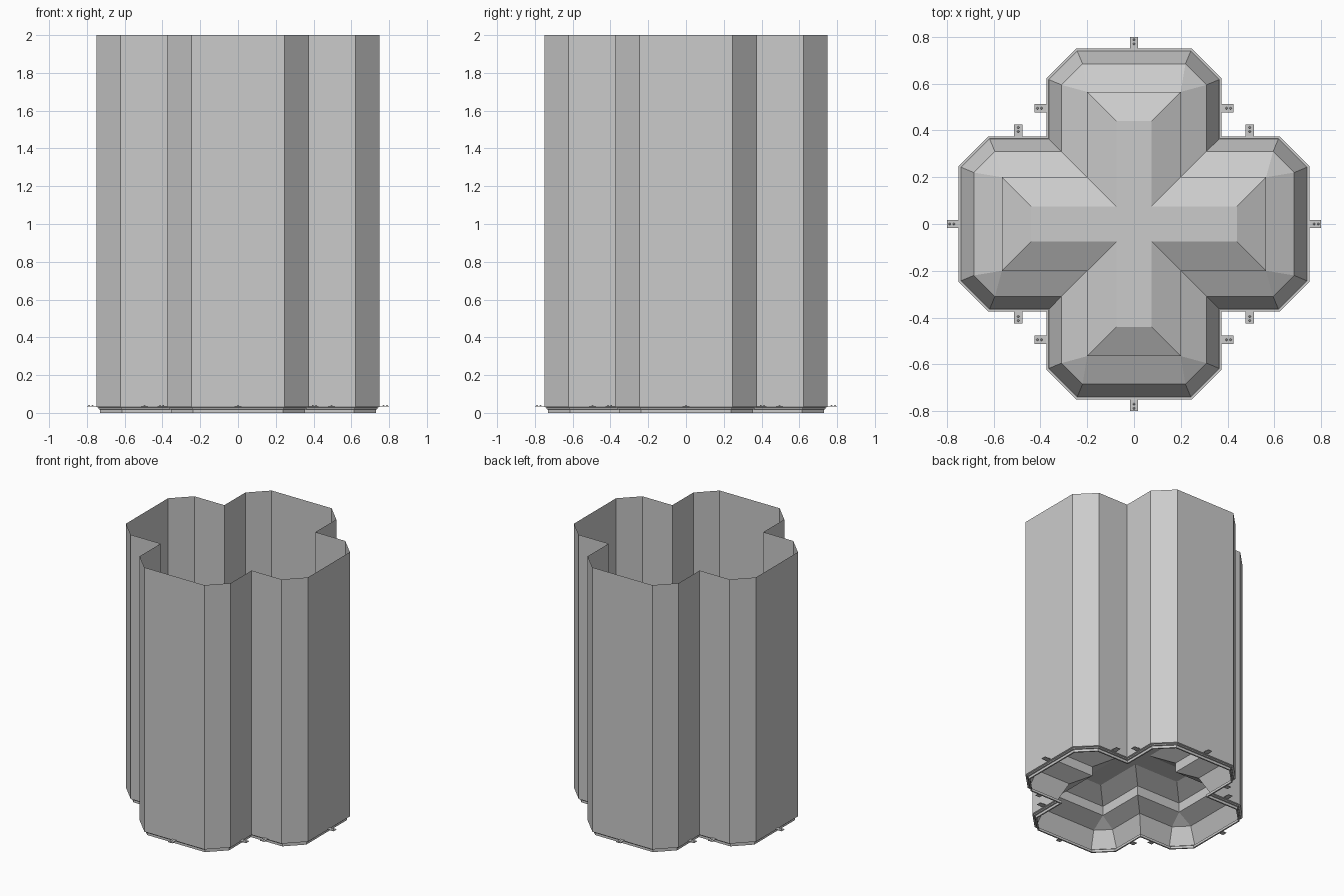
import bpy, bmesh, math
from mathutils import Matrix

if "Cube" in bpy.data.objects:
    bpy.data.objects.remove(bpy.data.objects["Cube"])

grey = bpy.data.materials.new("light_grey")
grey.diffuse_color = (0.6, 0.6, 0.6, 1)
grey.use_nodes = True
grey.node_tree.nodes["Principled BSDF"].inputs["Base Color"].default_value = grey.diffuse_color


def cross(L, W, c):
    """Plus-shaped outline: arm length L, arm half width W, corner chamfer c."""
    arm = [(L, -W + c), (L, W - c), (L - c, W), (W, W), (W, L - c)]
    arm = arm[:4]
    pts = []
    for k in range(4):
        a = [(L - c, -W)] + arm
        for x, y in a:
            for _ in range(k):
                x, y = -y, x
            pts.append((x, y))
    return pts


def finish(bm, name):
    bmesh.ops.remove_doubles(bm, verts=bm.verts, dist=1e-5)
    bmesh.ops.recalc_face_normals(bm, faces=bm.faces)
    me = bpy.data.meshes.new(name)
    bm.to_mesh(me)
    bm.free()
    me.materials.append(grey)
    ob = bpy.data.objects.new(name, me)
    bpy.context.collection.objects.link(ob)
    return ob


def loft(name, rings, cap=False, closed=False):
    """Skin cross outlines given as (L, W, chamfer, z)."""
    bm = bmesh.new()
    loops = [[bm.verts.new((x, y, z)) for x, y in cross(L, W, c)]
             for L, W, c, z in rings]
    if closed:
        loops.append(loops[0])
    for a, b in zip(loops, loops[1:]):
        n = len(a)
        for i in range(n):
            j = (i + 1) % n
            bm.faces.new((a[i], a[j], b[j], b[i]))
    if cap:
        bm.faces.new(loops[-1])
    return finish(bm, name)


def inset(d, z):
    return (0.75 - d, 0.375 - d, 0.128 - 0.586 * d, z)


# tall open shaft with a thin wall
loft("shaft_wall", [inset(0, 2.0), inset(0, 0.03)])

# stepped trim ring under the wall
loft("bottom_trim", [inset(0, 0.032), inset(0.012, 0.028), inset(0.012, 0.02),
                     inset(0.02, 0.018), inset(0.02, 0.0), inset(0.03, 0.0),
                     inset(0.03, 0.018), inset(0.01, 0.032)], closed=True)

# coffered ceiling: steep band, shallow band, upright step, sloped recess
loft("coffered_ceiling", [inset(0.01, 0.03), inset(0.065, 0.15),
                          (0.565, 0.2, 0, 0.205), (0.565, 0.2, 0, 0.275),
                          (0.44, 0.075, 0, 0.34)], cap=True)

# fixing tabs with two screw heads each, turned around the outline
bm = bmesh.new()
spots = [(0.75, 0.0), (0.375, 0.495), (0.375, -0.495)]
for k in range(4):
    turn = Matrix.Rotation(k * math.pi / 2, 4, 'Z')
    for x, y in spots:
        place = turn @ Matrix.Translation((x + 0.0225, y, 0.035))
        bmesh.ops.create_cube(bm, size=1, matrix=place @ Matrix.Diagonal((0.055, 0.035, 0.004, 1)))
        for dx in (-0.002, 0.016):
            bmesh.ops.create_cone(bm, cap_ends=True, segments=8, radius1=0.005,
                                  radius2=0.003, depth=0.004,
                                  matrix=place @ Matrix.Translation((dx, 0, 0.004)))
finish(bm, "fixing_tabs")
